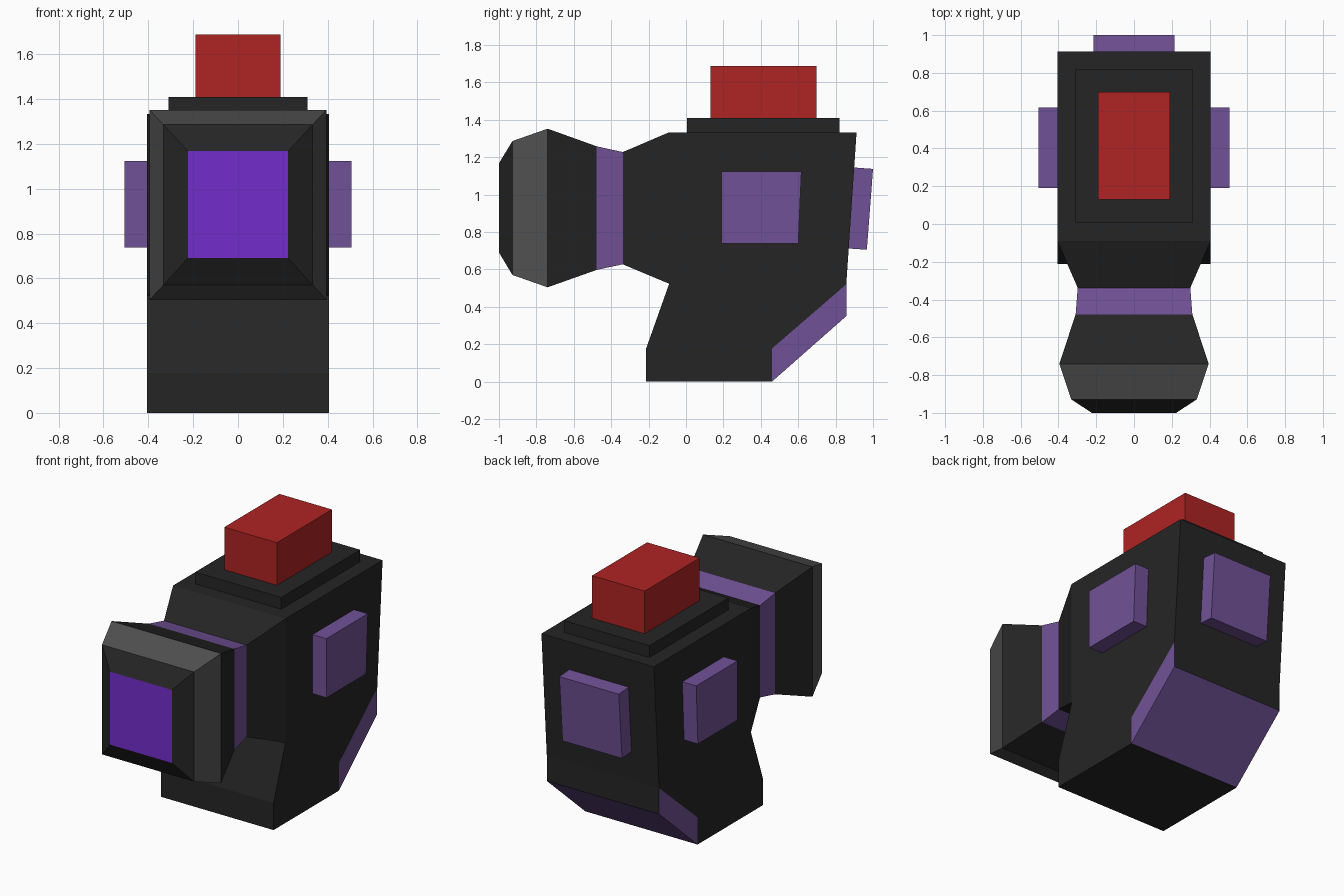
import bpy, bmesh

if "Cube" in bpy.data.objects:
    bpy.data.objects.remove(bpy.data.objects["Cube"])


def material(name, rgb):
    m = bpy.data.materials.new(name)
    m.diffuse_color = (*rgb, 1)
    m.use_nodes = True
    m.node_tree.nodes["Principled BSDF"].inputs["Base Color"].default_value = m.diffuse_color
    return m


BLACK = material("black", (0.0185, 0.0185, 0.0185))
PURPLE = material("muted purple", (0.165, 0.083, 0.305))
VIOLET = material("bright violet", (0.171, 0.026, 0.60))
RED = material("red", (0.43, 0.017, 0.017))
GREY = material("grey", (0.08, 0.08, 0.08))


def finish(name, bm, mats):
    bmesh.ops.recalc_face_normals(bm, faces=bm.faces)
    me = bpy.data.meshes.new(name)
    bm.to_mesh(me)
    bm.free()
    for m in mats:
        me.materials.append(m)
    ob = bpy.data.objects.new(name, me)
    bpy.context.collection.objects.link(ob)
    return ob


def prism(name, pts, x0, x1, mat):
    """Closed y-z profile extruded from x0 to x1."""
    bm = bmesh.new()
    a = [bm.verts.new((x0, y, z)) for y, z in pts]
    b = [bm.verts.new((x1, y, z)) for y, z in pts]
    bm.faces.new(a)
    bm.faces.new(b)
    n = len(pts)
    for i in range(n):
        j = (i + 1) % n
        bm.faces.new((a[i], a[j], b[j], b[i]))
    return finish(name, bm, [mat])


def box_profile(y0, y1, z0, z1):
    return [(y0, z0), (y1, z0), (y1, z1), (y0, z1)]


# Body: side outline plus one inner point where the purple chamfer band turns
P = [(-0.213, 0), (0.46, 0), (0.857, 0.35), (0.857, 0.52), (0.912, 1.333),
     (-0.09, 1.333), (-0.09, 0.523), (-0.213, 0.177), (0.46, 0.177)]
bm = bmesh.new()
L, R = [[bm.verts.new((s * 0.406, y, z)) for y, z in P] for s in (-1, 1)]
for side in (L, R):
    bm.faces.new([side[i] for i in (0, 1, 8, 3, 4, 5, 6, 7)])
    bm.faces.new([side[i] for i in (1, 2, 3, 8)]).material_index = 1
for i in range(8):
    if i == 5:
        continue  # open where the neck joins
    j = (i + 1) % 8
    f = bm.faces.new((L[i], L[j], R[j], R[i]))
    f.material_index = 1 if i == 1 else 0
finish("body", bm, [BLACK, PURPLE])

# Neck and head: rectangular rings (y, half width, z low, z high) lofted forward
rings = [(-0.09, 0.406, 0.523, 1.333), (-0.338, 0.298, 0.627, 1.227),
         (-0.478, 0.309, 0.597, 1.258), (-0.74, 0.395, 0.504, 1.352),
         (-0.928, 0.333, 0.57, 1.286), (-1.0, 0.223, 0.69, 1.167)]
bm = bmesh.new()
loops = [[bm.verts.new(c) for c in ((-w, y, lo), (w, y, lo), (w, y, hi), (-w, y, hi))]
         for y, w, lo, hi in rings]
for k, idx in enumerate((0, 1, 0, 2, 0)):
    for i in range(4):
        j = (i + 1) % 4
        f = bm.faces.new((loops[k][i], loops[k][j], loops[k + 1][j], loops[k + 1][i]))
        f.material_index = idx
bm.faces.new(loops[-1]).material_index = 3
finish("neck_and_head", bm, [BLACK, PURPLE, GREY, VIOLET])

# Top plate and red button
prism("top_plate", box_profile(0.005, 0.82, 1.32, 1.41), -0.309, 0.309, BLACK)
prism("red_button", box_profile(0.13, 0.698, 1.40, 1.688), -0.19, 0.19, RED)

# Side plates, rear edge sloped like the back
side = [(0.19, 0.737), (0.60, 0.737), (0.617, 1.123), (0.19, 1.123)]
for label, s in (("left", -1), ("right", 1)):
    prism(label + "_plate", side, s * 0.39, s * 0.506, PURPLE)

# Back plate, tilted with the back wall
prism("back_plate", [(0.85, 0.713), (0.967, 0.705), (1.0, 1.137), (0.88, 1.146)],
      -0.215, 0.215, PURPLE)
